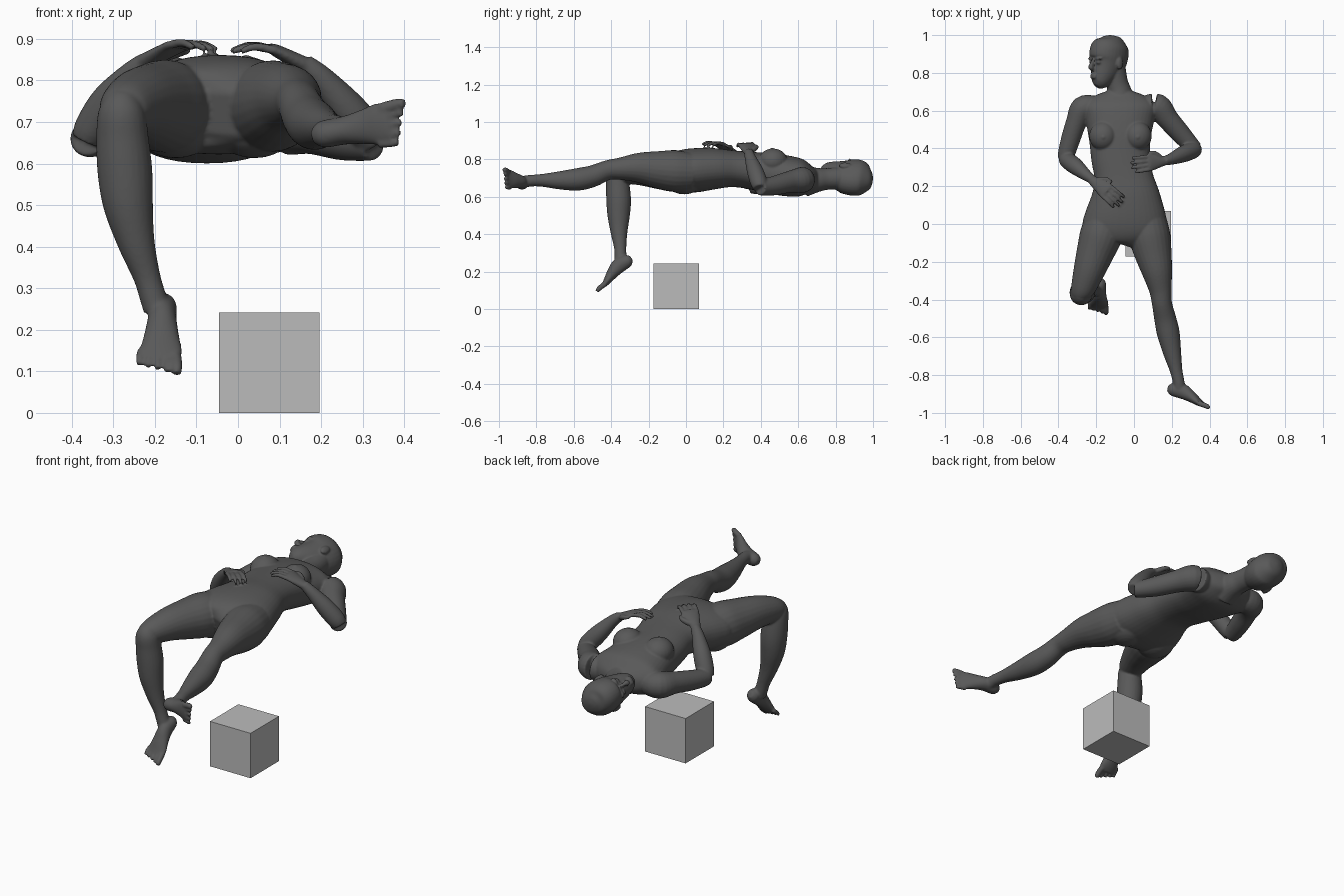
import bpy, bmesh, math
from mathutils import Vector, Matrix

cube = bpy.data.objects.get("Cube")
if cube:
    bpy.data.objects.remove(cube, do_unlink=True)


def material(name, value):
    m = bpy.data.materials.new(name)
    m.use_nodes = True
    m.diffuse_color = (value, value, value, 1)
    m.node_tree.nodes["Principled BSDF"].inputs["Base Color"].default_value = m.diffuse_color
    return m


def finish(bm, name, mat):
    bmesh.ops.recalc_face_normals(bm, faces=bm.faces)
    mesh = bpy.data.meshes.new(name)
    bm.to_mesh(mesh)
    bm.free()
    mesh.materials.append(mat)
    ob = bpy.data.objects.new(name, mesh)
    bpy.context.scene.collection.objects.link(ob)
    return ob


def spline(rows, steps=5):
    """Smooth path through rows of (x, y, z, half width, half depth)."""
    rows = [Vector(r) for r in rows]
    rows = [rows[0]] + rows + [rows[-1]]
    out = []
    for a, b, c, d in zip(rows, rows[1:], rows[2:], rows[3:]):
        for i in range(steps):
            t = i / steps
            out.append(b + (c - a) * (t / 2) + (a * 2 - b * 5 + c * 4 - d) * (t * t / 2)
                       + (b * 3 - a - c * 3 + d) * (t ** 3 / 2))
    return out + [rows[-1]]


def tube(bm, rows, side=(1, 0, 0), power=1.0, sides=24):
    """Closed loft of ellipses along a path, width measured along side."""
    path = spline(rows)
    pos = [p.to_3d() if len(p) == 3 else Vector(p[:3]) for p in path]
    rings = []
    for i, p in enumerate(path):
        t = (pos[min(i + 1, len(pos) - 1)] - pos[max(i - 1, 0)]).normalized()
        s = Vector(side)
        s = (s - t * s.dot(t)).normalized()
        n = t.cross(s)
        ring = []
        for k in range(sides):
            a = math.tau * k / sides
            u, v = (math.copysign(abs(f) ** power, f) for f in (math.cos(a), math.sin(a)))
            ring.append(bm.verts.new(pos[i] + s * u * max(p[3], .002) + n * v * max(p[4], .002)))
        rings.append(ring)
    for a, b in zip(rings, rings[1:]):
        for k in range(sides):
            j = (k + 1) % sides
            bm.faces.new((a[k], a[j], b[j], b[k]))
    bm.faces.new(rings[0][::-1])
    bm.faces.new(rings[-1])


def limb(bm, rows, side=(1, 0, 0)):
    """Round limb from (x, y, z, radius) rows."""
    tube(bm, [(*r, r[3]) for r in rows], side)


def ball(bm, centre, size, frame=Matrix.Identity(3)):
    mat = Matrix.Translation(centre) @ frame.to_4x4() @ Matrix.Diagonal((*size, 1))
    bmesh.ops.create_uvsphere(bm, u_segments=24, v_segments=14, radius=1, matrix=mat)


def hand(bm, wrist, knuckle, tip, thumb_side):
    """Flat palm, four draped fingers and a thumb."""
    w, k, t = map(Vector, (wrist, knuckle, tip))
    d = (k - w).normalized()
    s = Vector(thumb_side)
    s = (s - d * s.dot(d)).normalized()
    tube(bm, [(*w, .024, .02), (*w.lerp(k, .4), .034, .018), (*w.lerp(k, .8), .043, .015),
              (*k, .04, .011)], s)
    for i, length in enumerate((.9, 1.02, 1, .8)):
        off = s * (.034 - i * .0225)
        end = k + off * 1.15 + (t - k) * length
        mid = (k + off).lerp(end, .5) + Vector((0, 0, .007))
        limb(bm, [(*(k + off - d * .015), .0105), (*mid, .0098), (*end, .0075)], s)
    base = w.lerp(k, .3) + s * .025
    limb(bm, [(*base, .015), (*(base + s * .025 + d * .03), .012),
              (*(base + s * .028 + d * .065 - Vector((0, 0, .008))), .008)], s)


def foot(bm, heel, forward, big_toe, up):
    """Foot with sole through the heel point, plus five toes."""
    h, d, s, u = Vector(heel), Vector(forward).normalized(), Vector(big_toe), Vector(up)
    s = (s - d * s.dot(d)).normalized()
    n = d.cross(s)
    n = n if n.dot(u) > 0 else -n
    at = lambda a, b, c=0: h + d * a + n * b + s * c
    tube(bm, [(*at(-.004, .03), .015, .015), (*at(.02, .034), .032, .034), (*at(.075, .043), .034, .04),
              (*at(.13, .033), .042, .03), (*at(.175, .02), .051, .02), (*at(.205, .014), .046, .012)], s)
    for i in range(5):
        c = .036 - i * .0205
        r = .0145 if i == 0 else .0105
        reach = .25 - .008 * i
        limb(bm, [(*at(.19 - i * .006, .016, c), r), (*at(reach - .02, .017, c * 1.1), r * .95),
                  (*at(reach, .012, c * 1.12), r * .7)], s)
    return at(.055, .06)


bm = bmesh.new()

# Torso, neck and breasts
tube(bm, [(-.075, .71, .695, .05, .045), (-.075, .675, .695, .14, .065), (-.075, .62, .70, .195, .098),
          (-.075, .55, .71, .182, .108), (-.075, .45, .725, .163, .108), (-.07, .35, .74, .156, .1),
          (-.055, .25, .75, .155, .098), (-.045, .15, .75, .183, .11), (-.045, .05, .742, .214, .118),
          (-.05, -.03, .735, .222, .112), (-.05, -.08, .725, .18, .088), (-.055, -.1, .72, .12, .05)],
     power=.9, sides=40)
limb(bm, [(-.075, .64, .685, .085), (-.078, .7, .69, .066), (-.09, .75, .695, .058), (-.105, .83, .7, .06)])
for x in (-.163, .02):
    ball(bm, (x, .465, .79), (.074, .078, .068))
    ball(bm, (x, .46, .855), (.009, .009, .008))
for x in (-.15, .04):
    ball(bm, (x, -.01, .69), (.1, .1, .077))

# Head, turned to its right: columns of the frame are left ear, crown, face
ear, face = Vector((.6, 0, .8)), Vector((-.8, 0, .6))
frame = Matrix((ear, Vector((0, 1, 0)), face)).transposed()
centre = Vector((-.135, 0, .705))
on_head = lambda s, y, f: centre + frame @ Vector((s, y, f))
skull = [(.728, .075, .018, .02), (.745, .063, .042, .043), (.78, .042, .06, .066), (.82, .02, .073, .086),
         (.86, .003, .084, .105), (.9, -.003, .089, .112), (.94, -.006, .085, .104),
         (.975, -.01, .062, .076), (.993, -.01, .034, .04), (1, -.01, .005, .006)]
tube(bm, [(*on_head(0, y, f), w, d) for y, f, w, d in skull], ear, sides=32)
tube(bm, [(*on_head(0, y, f), w, .012) for y, f, w in
          ((.872, .098, .006), (.85, .108, .009), (.83, .119, .015), (.82, .103, .012))], ear, sides=12)
for y in (.788, .776):
    ball(bm, on_head(0, y, .104), (.024, .007, .008), frame)
for side in (-1, 1):
    ball(bm, on_head(side * .032, .875, .092), (.026, .007, .011), frame)
    ball(bm, on_head(side * .031, .855, .09), (.016, .009, .011), frame)
    ball(bm, on_head(side * .087, .85, -.01), (.011, .033, .02), frame)

# Arms, elbows out and hands resting on the belly
limb(bm, [(.06, .62, .69, .06), (.125, .62, .69, .069), (.18, .555, .68, .058), (.25, .475, .66, .052),
          (.305, .415, .65, .044), (.325, .395, .65, .041)])
limb(bm, [(.33, .395, .645, .036), (.31, .39, .675, .045), (.26, .37, .735, .044), (.2, .345, .805, .031),
          (.16, .335, .84, .024)], (0, 1, 0))
hand(bm, (.165, .335, .835), (.075, .322, .88), (-.015, .31, .87), (0, 1, 0))
limb(bm, [(-.21, .62, .69, .06), (-.27, .61, .69, .067), (-.305, .54, .685, .055), (-.335, .45, .67, .051),
          (-.358, .37, .66, .045), (-.362, .345, .66, .04)])
limb(bm, [(-.365, .342, .655, .036), (-.35, .335, .685, .044), (-.31, .305, .75, .044), (-.255, .26, .815, .031),
          (-.22, .235, .845, .024)], (0, 1, 0))
hand(bm, (-.225, .235, .845), (-.14, .17, .887), (-.07, .105, .875), (1, 1, 0))

# Straight left leg, turned out
limb(bm, [(.07, .03, .735, .1), (.082, -.06, .738, .11), (.1, -.15, .745, .1), (.122, -.25, .755, .081),
          (.14, -.35, .75, .06), (.148, -.42, .742, .053), (.165, -.5, .71, .058), (.182, -.58, .693, .06),
          (.202, -.68, .688, .048), (.222, -.77, .688, .034), (.235, -.83, .686, .031), (.24, -.865, .68, .033)])
foot(bm, (.172, -.9, .665), (.9, -.34, .16), (-.15, 0, 1), (.3, 1, 0))

# Bent right leg, shin hanging down
limb(bm, [(-.155, .03, .735, .1), (-.175, -.06, .738, .112), (-.205, -.15, .742, .1), (-.235, -.24, .745, .085),
          (-.262, -.32, .738, .07), (-.277, -.365, .73, .058), (-.28, -.385, .725, .046)])
limb(bm, [(-.278, -.365, .765, .034), (-.28, -.372, .725, .056), (-.278, -.365, .66, .063), (-.272, -.36, .58, .066),
          (-.264, -.36, .5, .06), (-.245, -.358, .41, .045), (-.22, -.352, .33, .033),
          (-.205, -.35, .28, .032), (-.195, -.35, .25, .033)])
foot(bm, (-.18, -.275, .245), (-.03, -.77, -.64), (1, 0, 0), (0, -.64, .77))

# Fuse all parts into one smooth skin
figure = finish(bm, "reclining_figure", material("dark grey skin", .1))
remesh = figure.modifiers.new("fuse", "REMESH")
remesh.mode = "VOXEL"
remesh.voxel_size = .0055
remesh.use_smooth_shade = True
soften = figure.modifiers.new("soften", "SMOOTH")
soften.factor = .5
soften.iterations = 4

# Plain block beneath
bm = bmesh.new()
bmesh.ops.create_cube(bm, size=.242, matrix=Matrix.Translation((.075, -.052, .121)))
finish(bm, "block", material("light grey", .5))
